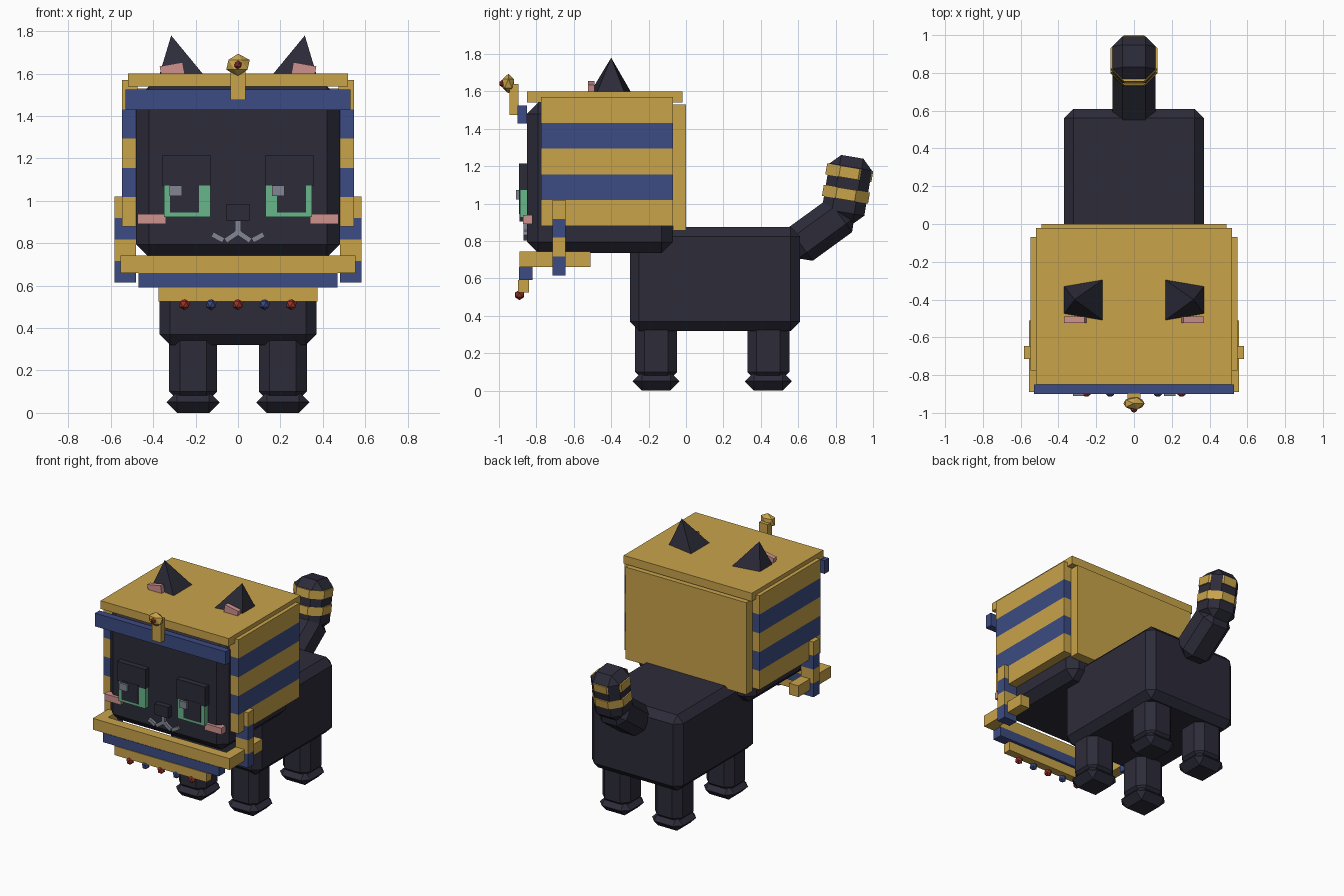
import bpy, bmesh, math
from mathutils import Matrix, Vector

if "Cube" in bpy.data.objects:
    bpy.data.objects.remove(bpy.data.objects["Cube"])


def material(name, r, g, b):
    m = bpy.data.materials.new(name)
    lin = [(c / 255 / 12.92) if c < 11 else ((c / 255 + 0.055) / 1.055) ** 2.4 for c in (r, g, b)]
    m.diffuse_color = (*lin, 1)
    m.use_nodes = True
    m.node_tree.nodes["Principled BSDF"].inputs["Base Color"].default_value = m.diffuse_color
    return m


BLACK = material("black_fur", 44, 43, 57)
GOLD = material("gold", 200, 163, 74)
BLUE = material("royal_blue", 60, 75, 130)
GREEN = material("eye_green", 104, 182, 138)
PINK = material("pink", 207, 146, 143)
GREY = material("grey", 130, 134, 147)
RED = material("ruby_red", 158, 52, 42)


def finish(name, bm, mats, loc=(0, 0, 0), rx=0, ry=0):
    bmesh.ops.recalc_face_normals(bm, faces=bm.faces[:])
    me = bpy.data.meshes.new(name)
    bm.to_mesh(me)
    bm.free()
    for m in mats:
        me.materials.append(m)
    ob = bpy.data.objects.new(name, me)
    ob.location = loc
    ob.rotation_euler = (rx, ry, 0)
    bpy.context.collection.objects.link(ob)
    return ob


def box(name, x, y, z, mats, bevel=0, rx=0, ry=0, stripes=1):
    """Box from three (min, max) ranges; optional chamfer, tilt and height stripes."""
    loc = [(a[0] + a[1]) / 2 for a in (x, y, z)]
    size = [a[1] - a[0] for a in (x, y, z)]
    bm = bmesh.new()
    bmesh.ops.create_cube(bm, size=1, matrix=Matrix.Diagonal((*size, 1)))
    if bevel:
        bmesh.ops.bevel(bm, geom=bm.edges[:], offset=bevel, segments=1, affect='EDGES', profile=0.5)
    h = size[2]
    for i in range(1, stripes):
        bmesh.ops.bisect_plane(bm, geom=bm.verts[:] + bm.edges[:] + bm.faces[:],
                               plane_co=(0, 0, h / 2 - h * i / stripes), plane_no=(0, 0, 1))
    if stripes > 1:
        for f in bm.faces:
            k = int((h / 2 - f.calc_center_median().z) / h * stripes)
            f.material_index = min(k, stripes - 1) % 2
    return finish(name, bm, mats, loc, rx, ry)


def mid(c, w):
    return (c - w / 2, c + w / 2)


def side(s, a, b):
    return tuple(sorted((s * a, s * b)))


def gem(name, loc, radii, mat):
    bm = bmesh.new()
    bmesh.ops.create_icosphere(bm, subdivisions=1, radius=1, matrix=Matrix.Diagonal((*radii, 1)))
    return finish(name, bm, [mat], loc)


# body and head
box("body", (-.37, .37), (-.30, .61), (.32, .875), [BLACK], .05)
box("head", (-.48, .48), (-.85, -.07), (.735, 1.54), [BLACK], .06)

# legs and paws
for s, sn in ((-1, "left"), (1, "right")):
    for y, yn in ((-.16, "front"), (.44, "back")):
        box(f"{yn}_{sn}_leg", mid(s * .212, .225), mid(y, .225), (.05, .42), [BLACK], .05)
        box(f"{yn}_{sn}_paw", mid(s * .212, .25), mid(y, .25), (0, .10), [BLACK], .049)

# tail with two gold rings
box("tail_base", mid(0, .23), mid(.718, .22), mid(.86, .37), [BLACK], .055, rx=math.radians(-54))
TILT = math.radians(-9.5)
box("tail_tip", mid(0, .23), mid(.86, .23), mid(1.075, .355), [BLACK], .055, rx=TILT)
for i, (y, z) in enumerate(((.855, 1.05), (.873, 1.165))):
    bm = bmesh.new()
    r = .125 / math.cos(math.pi / 8)
    bmesh.ops.create_cone(bm, cap_ends=True, segments=8, radius1=r, radius2=r, depth=.06,
                          matrix=Matrix.Rotation(math.pi / 8, 4, 'Z'))
    finish(f"tail_ring_{i + 1}", bm, [GOLD], (0, y, z), rx=TILT)

# headdress: top slab, back panel, brow band
box("headdress_top", (-.52, .52), (-.85, -.02), (1.54, 1.60), [GOLD])
box("headdress_back", (-.49, .49), (-.07, 0), (.855, 1.53), [GOLD])
box("brow_band", (-.53, .53), (-.90, -.85), (1.428, 1.525), [BLUE])

for s, sn in ((-1, "left"), (1, "right")):
    # striped headdress sides and hanging lappets
    box(f"{sn}_headdress_side", side(s, .475, .548), (-.775, -.07), (.88, 1.57), [GOLD, BLUE], stripes=5)
    box(f"{sn}_lappet", side(s, .48, .583), (-.715, -.645), (.615, 1.02), [GOLD, BLUE], stripes=4)
    box(f"{sn}_collar_side", side(s, .48, .555), (-.82, -.51), (.66, .743), [GOLD])

    # ear: tilted pyramid whose outer side sinks into the slab
    bm = bmesh.new()
    base = [bm.verts.new(v) for v in ((s * .165, -.51, 1.598), (s * .165, -.295, 1.598),
                                      (s * .37, -.33, 1.598), (s * .37, -.475, 1.598))]
    tip = bm.verts.new((s * .315, -.40, 1.78))
    bm.faces.new(base)
    for i in range(4):
        bm.faces.new((base[i], base[(i + 1) % 4], tip))
    finish(f"{sn}_ear", bm, [BLACK])
    box(f"{sn}_inner_ear", mid(s * .31, .11), (-.525, -.49), (1.585, 1.645), [PINK], ry=s * .18)

    # eye: lid, iris, pupil, highlight
    box(f"{sn}_eyelid", side(s, .127, .358), (-.892, -.84), (1.072, 1.215), [BLACK])
    box(f"{sn}_iris", side(s, .13, .35), (-.887, -.84), (.925, 1.073), [GREEN])
    box(f"{sn}_pupil", side(s, .185, .32), (-.894, -.84), (.945, 1.085), [BLACK])
    box(f"{sn}_eye_highlight", mid(s * .242 - .052, .06), (-.91, -.87), (1.022, 1.072), [GREY])

    # cheek and mouth strokes
    box(f"{sn}_cheek", side(s, .34, .475), (-.872, -.82), (.89, .938), [PINK])
    box(f"{sn}_mouth_inner", mid(s * .028, .075), (-.868, -.84), mid(.833, .025), [GREY], ry=s * .6)
    box(f"{sn}_mouth_outer", mid(s * .095, .06), (-.868, -.84), mid(.828, .025), [GREY], ry=-s * .5)

# nose and mouth centre
box("nose", (-.055, .055), (-.89, -.84), (.905, .985), [BLACK])
box("mouth_centre", (-.013, .013), (-.868, -.84), (.84, .91), [GREY])

# tiered collar with gems
box("collar_upper", (-.555, .555), (-.89, -.82), (.66, .743), [GOLD])
box("collar_middle", (-.47, .47), (-.893, -.82), (.592, .66), [BLUE])
box("collar_lower", (-.375, .375), (-.898, -.84), (.525, .592), [GOLD])
for i in range(5):
    gem(f"collar_gem_{i + 1}", ((i - 2) * .126, -.89, .512), (.028, .028, .028), BLUE if i % 2 else RED)

# forehead ornament
box("ornament_post", (-.035, .035), (-.945, -.895), (1.475, 1.64), [GOLD])
gem("ornament_head", (0, -.95, 1.642), (.062, .037, .052), GOLD)
gem("ornament_gem", (0, -.982, 1.642), (.02, .018, .02), RED)
